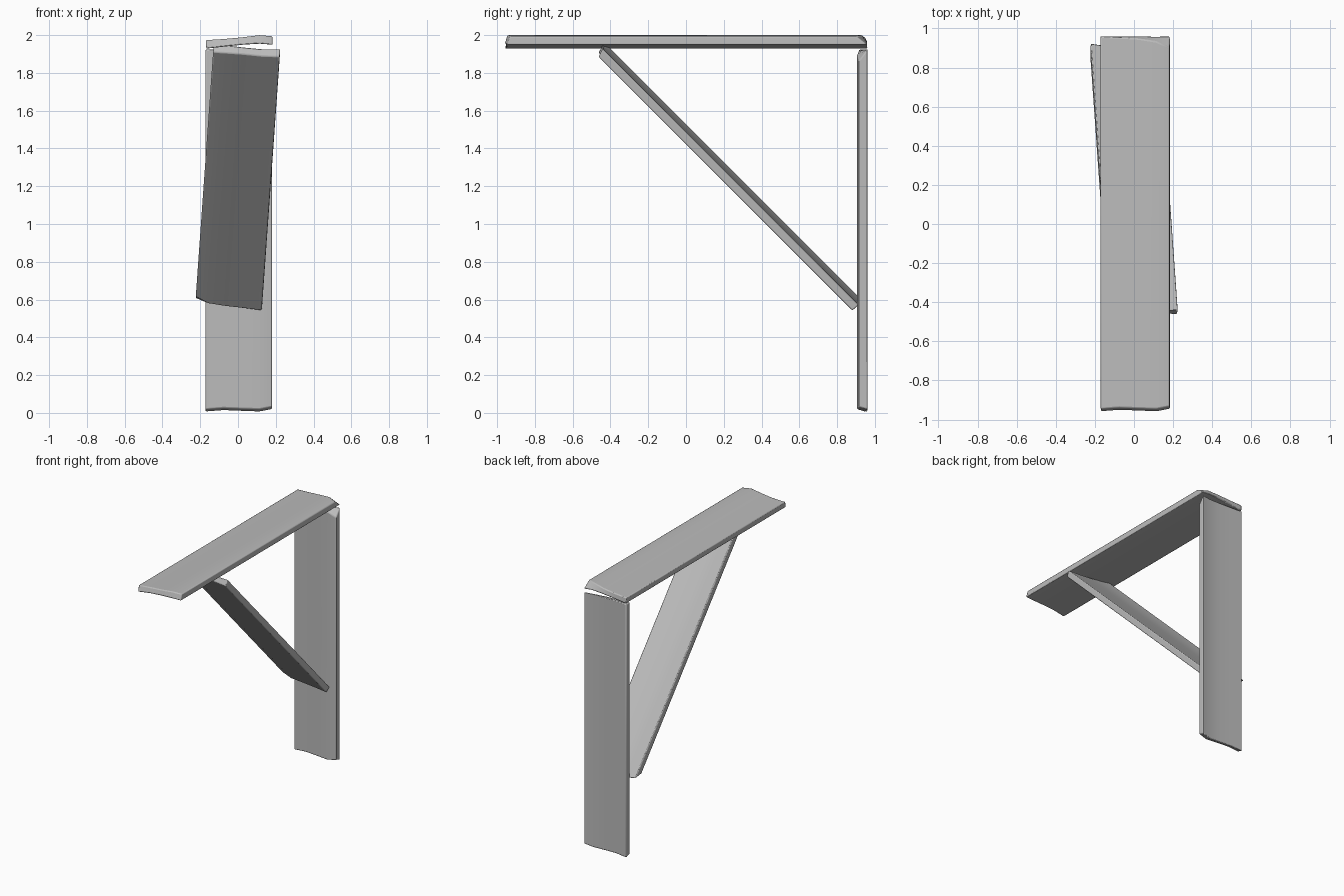
import bpy, bmesh, math
from mathutils import Matrix, Vector

cube = bpy.data.objects.get("Cube")
if cube:
    bpy.data.objects.remove(cube, do_unlink=True)

grey = bpy.data.materials.new("weathered_grey")
grey.use_nodes = True
colour = (0.5, 0.5, 0.5, 1)
grey.diffuse_color = colour
grey.node_tree.nodes["Principled BSDF"].inputs["Base Color"].default_value = colour

# Warped board stations: x, top z, bottom z, front end y, back end y of the top face
STATIONS = [
    (-0.175, 0.019, -0.026, -0.945, 0.958),
    (-0.08, 0.019, -0.021, -0.938, 0.954),
    (0.02, 0.022, -0.017, -0.942, 0.948),
    (0.11, 0.028, -0.017, -0.945, 0.933),
    (0.178, 0.018, -0.027, -0.932, 0.900),
]


def board(name, matrix):
    """One warped plank with a skewed back end and softened edges."""
    bm = bmesh.new()
    rings = []
    for x, top, bottom, front, back in STATIONS:
        corners = [(x, front, top), (x, back, top), (x, 0.96, bottom), (x, front - 0.014, bottom)]
        rings.append([bm.verts.new(c) for c in corners])
    for a, b in zip(rings, rings[1:]):
        for i in range(4):
            j = (i + 1) % 4
            bm.faces.new((a[i], a[j], b[j], b[i]))
    bm.faces.new(rings[0])
    bm.faces.new(rings[-1])
    bmesh.ops.recalc_face_normals(bm, faces=bm.faces)
    mesh = bpy.data.meshes.new(name)
    bm.to_mesh(mesh)
    bm.free()
    mesh.materials.append(grey)
    obj = bpy.data.objects.new(name, mesh)
    bpy.context.collection.objects.link(obj)
    obj.matrix_world = matrix
    bevel = obj.modifiers.new("soft_edges", 'BEVEL')
    bevel.width = 0.006
    bevel.segments = 2
    bevel.limit_method = 'ANGLE'
    bpy.ops.object.select_all(action='DESELECT')
    obj.select_set(True)
    bpy.context.view_layer.objects.active = obj
    bpy.ops.object.shade_smooth_by_angle(angle=math.radians(35))
    return obj


# Top beam, leaning slightly to one side
board("top_beam", Matrix.Translation((0.005, 0, 1.965)) @ Matrix.Rotation(math.radians(-3.5), 4, 'Y'))

# Upright post at the back
board("upright_post", Matrix.Translation((0.003, 0.934, 0.965)) @ Matrix.Rotation(math.radians(90), 4, 'X'))

# Diagonal brace, turned over and slightly twisted
along = Vector((-0.05, 0.706, -0.706)).normalized()
across = Vector((-1, 0.06, 0.06))
across = (across - along * across.dot(along)).normalized()
normal = across.cross(along)
turn = Matrix((across, along, normal)).transposed().to_4x4()
board("diagonal_brace", Matrix.Translation((0, 0.222, 1.248)) @ turn)
